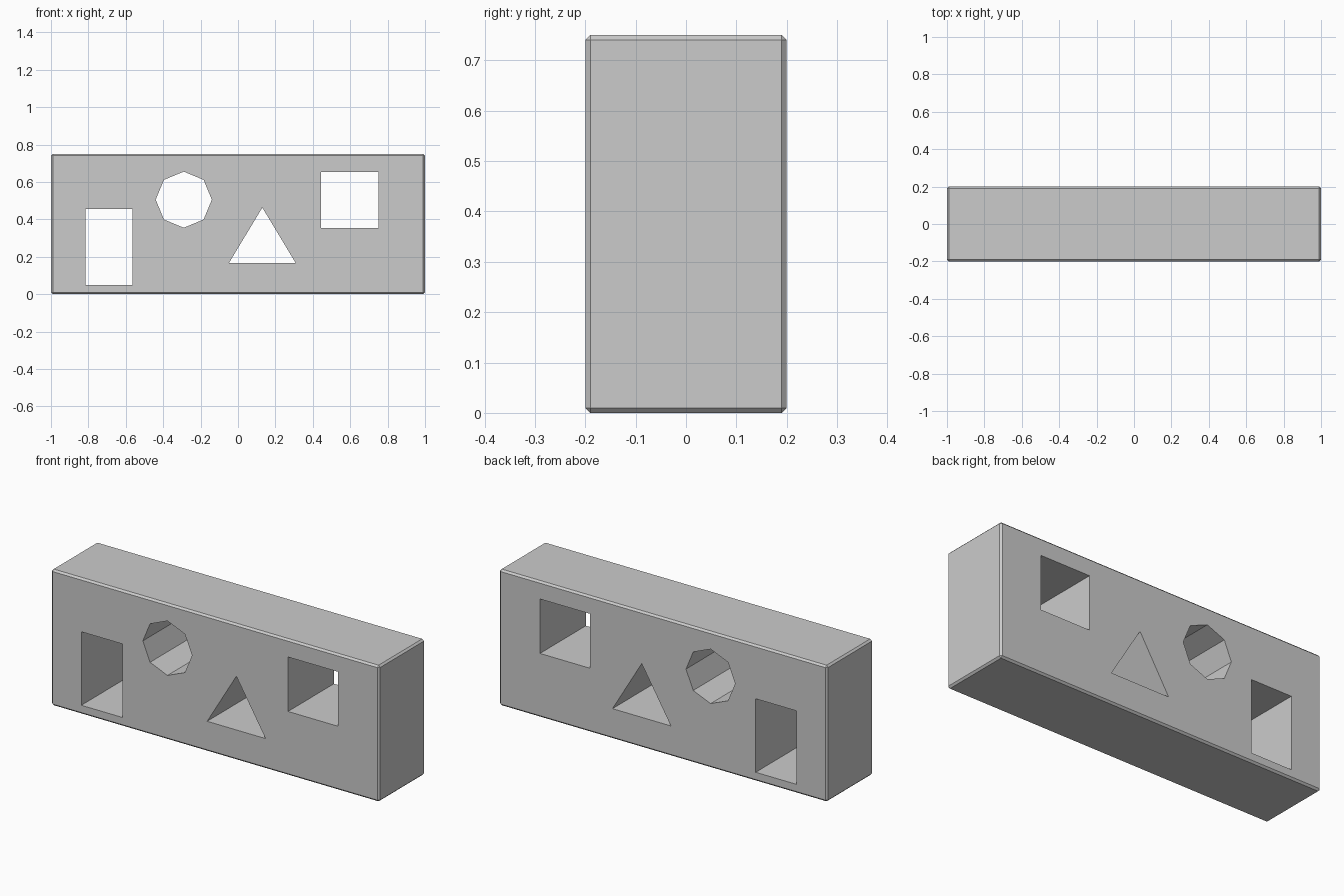
import bpy, bmesh, math

if "Cube" in bpy.data.objects:
    bpy.data.objects.remove(bpy.data.objects["Cube"])


def make_object(name, bm):
    bmesh.ops.recalc_face_normals(bm, faces=bm.faces)
    mesh = bpy.data.meshes.new(name)
    bm.to_mesh(mesh)
    bm.free()
    obj = bpy.data.objects.new(name, mesh)
    bpy.context.collection.objects.link(obj)
    return obj


def prism_cutter(name, outline):
    # Extrude an x-z outline right through the block along y
    bm = bmesh.new()
    face = bm.faces.new([bm.verts.new((x, -0.4, z)) for x, z in outline])
    ext = bmesh.ops.extrude_face_region(bm, geom=[face])
    verts = [g for g in ext["geom"] if isinstance(g, bmesh.types.BMVert)]
    bmesh.ops.translate(bm, verts=verts, vec=(0, 0.8, 0))
    obj = make_object(name, bm)
    obj.hide_render = True
    return obj


def rect(x0, x1, z0, z1):
    return [(x0, z0), (x1, z0), (x1, z1), (x0, z1)]


# Block with narrow chamfered edges
bm = bmesh.new()
bmesh.ops.create_cube(bm, size=1)
bmesh.ops.scale(bm, vec=(2.0, 0.4, 0.75), verts=bm.verts)
bmesh.ops.translate(bm, vec=(0, 0, 0.375), verts=bm.verts)
bmesh.ops.bevel(bm, geom=list(bm.edges), offset=0.01, segments=1,
                affect='EDGES', profile=0.5)
block = make_object("shape_sorter_block", bm)

# Shaped through holes
outlines = {
    "rectangle_hole": rect(-0.815, -0.565, 0.05, 0.455),
    "octagon_hole": [(-0.29 + 0.15 * math.cos(i * math.pi / 4),
                      0.505 + 0.15 * math.sin(i * math.pi / 4)) for i in range(8)],
    "triangle_hole": [(-0.048, 0.167), (0.308, 0.167), (0.13, 0.463)],
    "square_hole": rect(0.445, 0.75, 0.353, 0.653),
}
cutters = [prism_cutter(name, pts) for name, pts in outlines.items()]
for cutter in cutters:
    mod = block.modifiers.new(cutter.name, 'BOOLEAN')
    mod.operation = 'DIFFERENCE'
    mod.solver = 'EXACT'
    mod.object = cutter

# Bake the holes into the block and clear the cutters
deps = bpy.context.evaluated_depsgraph_get()
result = bpy.data.meshes.new_from_object(block.evaluated_get(deps))
block.modifiers.clear()
block.data = result
for cutter in cutters:
    bpy.data.objects.remove(cutter)
